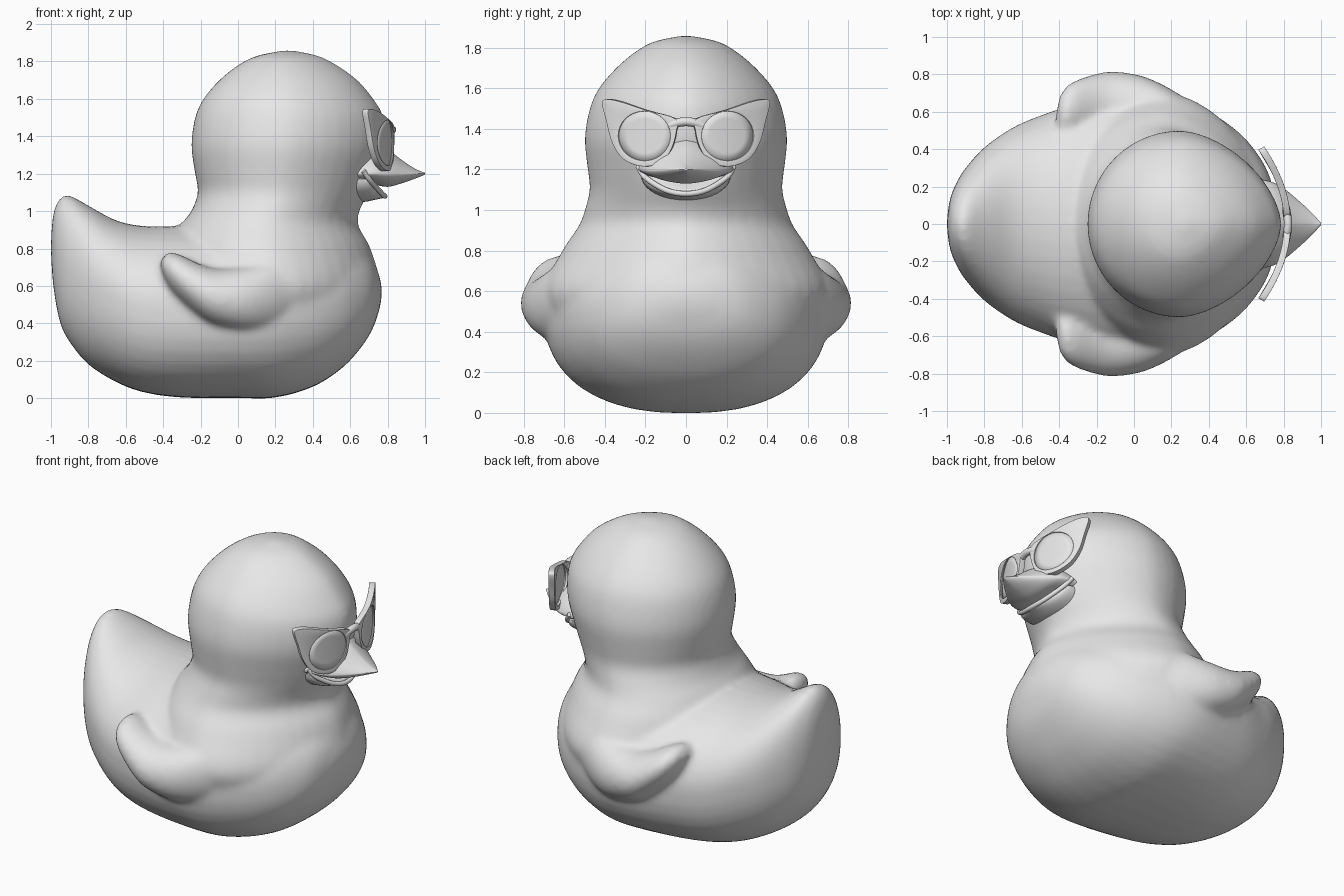
import bpy, bmesh, math
from mathutils import Vector

if "Cube" in bpy.data.objects:
    bpy.data.objects.remove(bpy.data.objects["Cube"], do_unlink=True)

grey = bpy.data.materials.new("plain grey")
grey.use_nodes = True
grey.diffuse_color = (0.8, 0.8, 0.8, 1)
grey.node_tree.nodes["Principled BSDF"].inputs["Base Color"].default_value = (0.8, 0.8, 0.8, 1)


def catmull(pts, sub, closed=False):
    """Smooth list of tuples through the given points."""
    n, out = len(pts), []
    for i in range(n if closed else n - 1):
        idx = [i - 1, i, i + 1, i + 2]
        p = [pts[j % n] if closed else pts[min(max(j, 0), n - 1)] for j in idx]
        for k in range(sub):
            t = k / sub
            out.append(tuple(0.5 * (2 * b + (c - a) * t + (2 * a - 5 * b + 4 * c - d) * t * t
                                    + (3 * b - a - 3 * c + d) * t ** 3)
                             for a, b, c, d in zip(*p)))
    return out if closed else out + [pts[-1]]


def power(v, p):
    return math.copysign(abs(v) ** p, v)


def loft(bm, stations, place, p_low=1.0, p_high=1.0, sides=40):
    """Skin rounded sections: (position, side centre, half width, low, middle, high)."""
    rings = []
    for s, c, w, low, mid, high in catmull(stations, 5):
        ring = []
        for k in range(sides):
            a = 2 * math.pi * k / sides
            si, co = math.sin(a), math.cos(a)
            p = p_high if si > 0 else p_low
            h = high - mid if si > 0 else mid - low
            ring.append(bm.verts.new(place(s, c + max(w, 0.001) * power(co, p), mid + h * power(si, p))))
        rings.append(ring)
    faces = [bm.faces.new(rings[0]), bm.faces.new(rings[-1])]
    for r0, r1 in zip(rings, rings[1:]):
        for k in range(sides):
            m = (k + 1) % sides
            faces.append(bm.faces.new((r0[k], r0[m], r1[m], r1[k])))
    bmesh.ops.recalc_face_normals(bm, faces=faces)


def finish(name, bm, angle=50):
    mesh = bpy.data.meshes.new(name)
    bm.to_mesh(mesh)
    bm.free()
    ob = bpy.data.objects.new(name, mesh)
    bpy.context.collection.objects.link(ob)
    mesh.materials.append(grey)
    bpy.ops.object.select_all(action='DESELECT')
    ob.select_set(True)
    bpy.context.view_layer.objects.active = ob
    bpy.ops.object.shade_smooth_by_angle(angle=math.radians(angle))
    return ob


def tube(name, pts, radius):
    curve = bpy.data.curves.new(name, 'CURVE')
    curve.dimensions = '3D'
    curve.bevel_depth = radius
    curve.bevel_resolution = 4
    curve.use_fill_caps = True
    path = catmull(pts, 8)
    spline = curve.splines.new('POLY')
    spline.points.add(len(path) - 1)
    for point, co in zip(spline.points, path):
        point.co = (*co, 1)
    spline.use_smooth = True
    curve.materials.append(grey)
    bpy.context.collection.objects.link(bpy.data.objects.new(name, curve))


def along_x(s, a, b):
    return Vector((s, a, b))


def upward(s, a, b):
    return Vector((b, a, s))


# Body with raised tail: x, half width, bottom, widest height, top
bm = bmesh.new()
body = [(-1, .02, .76, .8, .86), (-.985, .13, .58, .78, 1.0), (-.95, .22, .40, .70, 1.07),
        (-.9, .30, .30, .65, 1.085), (-.8, .41, .18, .6, 1.03), (-.65, .515, .085, .55, .95),
        (-.5, .58, .03, .5, .92), (-.3, .645, .003, .5, .92), (0, .70, 0, .5, .92),
        (.2, .68, .003, .5, .92), (.4, .60, .06, .5, .9), (.55, .50, .155, .5, .86),
        (.65, .39, .26, .5, .82), (.72, .27, .37, .53, .74), (.76, .12, .49, .56, .64),
        (.77, .02, .56, .57, .58)]
loft(bm, [(x, 0, w, lo, mid, hi) for x, w, lo, mid, hi in body], along_x, p_low=.85)

# Neck and head: height, half width, back, front
head = [(.4, .62, -.28, .72), (.6, .70, -.35, .76), (.8, .61, -.36, .71), (.92, .53, -.31, .645),
        (1.0, .50, -.25, .65), (1.1, .475, -.215, .70), (1.2, .485, -.23, .74),
        (1.35, .50, -.25, .785), (1.5, .475, -.23, .78), (1.6, .43, -.185, .725),
        (1.7, .345, -.1, .64), (1.78, .25, 0, .53), (1.83, .16, .1, .43), (1.86, .02, .25, .29)]
loft(bm, [(z, 0, w, b, (b + f) / 2 - .02 * (w > .1), f) for z, w, b, f in head],
     upward, p_high=1.2)

# Wings: x, outer side, bottom, top
wing = [(-.415, .62, .71, .73), (-.39, .70, .63, .77), (-.33, .76, .545, .775), (-.2, .805, .43, .715),
        (-.1, .815, .38, .69), (.05, .79, .35, .705), (.2, .72, .37, .735), (.35, .62, .46, .70)]
inner = .44
for side in (1, -1):
    loft(bm, [(x, side * (inner + y) / 2, (y - inner) / 2, lo, (lo + hi) / 2, hi)
              for x, y, lo, hi in wing], along_x)

duck = finish("body", bm, 180)
remesh = duck.modifiers.new("blend", 'REMESH')
remesh.mode = 'VOXEL'
remesh.voxel_size = .018
remesh.use_smooth_shade = True
smooth = duck.modifiers.new("soften", 'SMOOTH')
smooth.factor = .5
smooth.iterations = 14

# Beak, upper and lower
bm = bmesh.new()
loft(bm, [(.6, 0, .24, 1.13, 1.2, 1.38), (.72, 0, .23, 1.14, 1.2, 1.37), (.8, 0, .19, 1.13, 1.195, 1.33),
          (.88, 0, .125, 1.15, 1.195, 1.27), (.95, 0, .06, 1.175, 1.2, 1.225),
          (1.0, 0, .005, 1.195, 1.2, 1.205)], along_x, 1.2, 1.4)
finish("upper_beak", bm, 60)
bm = bmesh.new()
loft(bm, [(.58, 0, .22, 1.04, 1.17, 1.18), (.68, 0, .215, 1.05, 1.17, 1.18), (.73, 0, .16, 1.06, 1.13, 1.14),
          (.78, 0, .05, 1.07, 1.09, 1.1)], along_x)
finish("lower_beak", bm, 60)
tube("lower_lip", [(.67, -.235, 1.215), (.71, -.2, 1.16), (.765, -.1, 1.098), (.785, 0, 1.08),
                   (.765, .1, 1.098), (.71, .2, 1.16), (.67, .235, 1.215)], .014)


# Glasses wrap gently around the face
def wrapped(y, z, shift=0):
    return Vector((.82 - .85 * y * y + shift, y, z))


CY, CZ, RY, RZ = .2, 1.365, .125, .122
outline = catmull([(.05, 1.45), (.2, 1.495), (.33, 1.538), (.393, 1.545), (.405, 1.52), (.385, 1.44),
                   (.355, 1.33), (.30, 1.25), (.21, 1.215), (.12, 1.235), (.07, 1.30), (.045, 1.39)],
                  6, closed=True)
rim = [math.atan2((z - CZ) / RZ, (y - CY) / RY) for y, z in outline]


def oval(bm, scale, shift=0):
    return [bm.verts.new(wrapped(CY + RY * scale * math.cos(a), CZ + RZ * scale * math.sin(a), shift))
            for a in rim]


def strip(bm, ring_a, ring_b):
    n = len(ring_a)
    for k in range(n):
        m = (k + 1) % n
        bm.faces.new((ring_a[k], ring_a[m], ring_b[m], ring_b[k]))


def mirrored_plate(name, bm, thickness, bevel):
    bmesh.ops.recalc_face_normals(bm, faces=bm.faces)
    ob = finish(name, bm)
    mirror = ob.modifiers.new("mirror", 'MIRROR')
    mirror.use_axis = (False, True, False)
    solid = ob.modifiers.new("thickness", 'SOLIDIFY')
    solid.thickness = thickness
    solid.offset = 0
    if bevel:
        round_off = ob.modifiers.new("round", 'BEVEL')
        round_off.width = bevel
        round_off.segments = 3


bm = bmesh.new()
strip(bm, [bm.verts.new(wrapped(y, z)) for y, z in outline], oval(bm, 1))
mirrored_plate("glasses_frame", bm, .036, .009)

bm = bmesh.new()
rings = [oval(bm, s, .004) for s in (1.02, .7, .35)]
for a, b in zip(rings, rings[1:]):
    strip(bm, a, b)
bm.faces.new(rings[-1])
mirrored_plate("lenses", bm, .016, 0)

tube("glasses_bridge", [(.812, -.085, 1.415), (.82, -.04, 1.43), (.824, 0, 1.435),
                        (.82, .04, 1.43), (.812, .085, 1.415)], .022)
